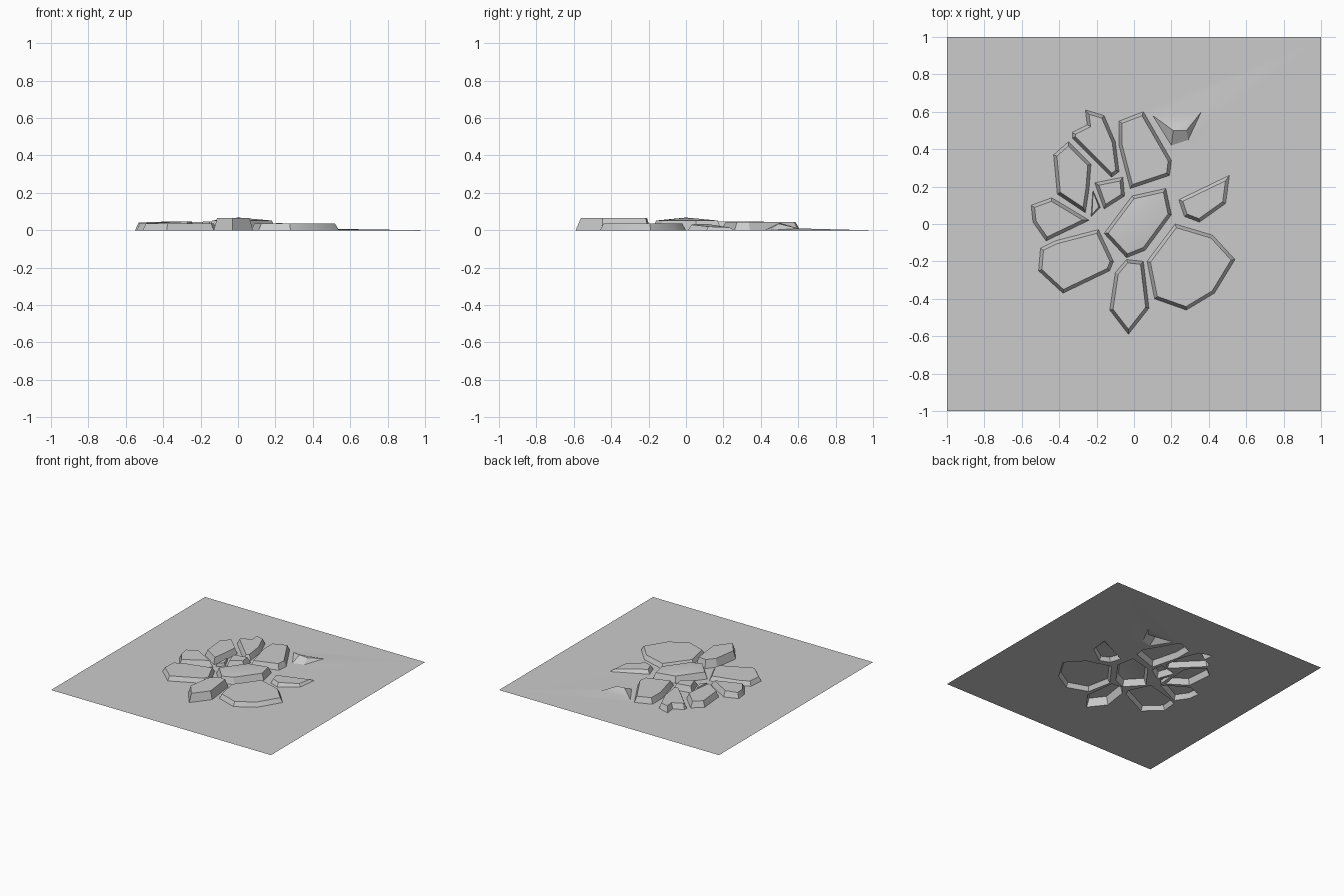
import bpy
import bmesh
import math
from mathutils import Vector

if "Cube" in bpy.data.objects:
    bpy.data.objects.remove(bpy.data.objects["Cube"], do_unlink=True)

UNIT = 0.01  # outlines are given in hundredths

stone_grey = bpy.data.materials.new("stone_grey")
stone_grey.use_nodes = True
GREY = (0.6, 0.6, 0.6, 1)
stone_grey.diffuse_color = GREY
stone_grey.node_tree.nodes["Principled BSDF"].inputs["Base Color"].default_value = GREY


def finish(bm, name):
    """Turn a bmesh sheet into a smooth-by-angle object facing upwards."""
    mesh = bpy.data.meshes.new(name)
    bm.to_mesh(mesh)
    bm.free()
    obj = bpy.data.objects.new(name, mesh)
    bpy.context.collection.objects.link(obj)
    mesh.materials.append(stone_grey)
    bpy.ops.object.select_all(action="DESELECT")
    obj.select_set(True)
    bpy.context.view_layer.objects.active = obj
    bpy.ops.object.shade_smooth_by_angle(angle=math.radians(30))
    return obj


def outline(points):
    """Scaled outline, always counter-clockwise."""
    pts = [Vector(p) * UNIT for p in points]
    area = sum(a.cross(b) for a, b in zip(pts, pts[1:] + pts[:1]))
    return pts if area > 0 else pts[::-1]


def inset(pts, width):
    """Move every edge of a counter-clockwise outline inwards."""
    result = []
    for i, p in enumerate(pts):
        before = (p - pts[i - 1]).normalized()
        after = (pts[(i + 1) % len(pts)] - p).normalized()
        n1, n2 = Vector((-before.y, before.x)), Vector((-after.y, after.x))
        shift = (n1 + n2) / max(1 + n1.dot(n2), 0.4)
        result.append(p + shift * width)
    return result


footprints = []


def stone(name, points, height, tilt=(0, 0), peak=0, width=0.017):
    """Open-bottomed slab with sloping sides and an optional raised middle."""
    base = outline(points)
    footprints.append(base)
    centre = sum(base, Vector((0, 0))) / len(base)
    bm = bmesh.new()
    low = [bm.verts.new((p.x, p.y, 0)) for p in base]
    high = [bm.verts.new((p.x, p.y, height + (p - centre).dot(Vector(tilt))))
            for p in inset(base, width)]
    for i in range(len(base)):
        j = (i + 1) % len(base)
        bm.faces.new((low[i], low[j], high[j], high[i]))
    top = bm.faces.new(high)
    if peak:
        middle = bmesh.ops.poke(bm, faces=[top])["verts"][0]
        middle.co = (0, 0, peak)
    finish(bm, name)


# Paving fragments
stone("back_left_stone", [(-26, 61), (-16, 58), (-10, 44), (-8, 28), (-12, 25),
                          (-33, 46), (-33, 49), (-25, 53)], 0.043)
stone("back_stone", [(-8, 55), (5, 60), (20, 34), (19, 26), (-2, 19), (-8, 42)], 0.045)
stone("upper_side_stone", [(-43, 37), (-35, 44), (-23, 32), (-24, 19), (-26, 6),
                           (-41, 16)], 0.047)
stone("lower_side_stone", [(-55, 10), (-44, 14), (-24, 2), (-47, -9), (-54, 1)],
      0.042, tilt=(0.03, 0.03))
stone("small_stone", [(-21, 22), (-6, 25), (-5, 15), (-16, 8)], 0.047)
stone("stone_chip", [(-22, 18), (-18, 9), (-23, 4)], 0.025, width=0.007)
stone("front_side_stone", [(-50, -13), (-42, -9), (-19, -3), (-11, -20), (-13, -25),
                           (-38, -37), (-51, -25)], 0.035)
stone("centre_stone", [(-16, -5), (-1, 15), (17, 19), (20, 5), (6, -14), (-4, -18)],
      0.052, peak=0.068)
stone("large_stone", [(7, -20), (22, 0), (42, -6), (54, -19), (43, -37), (28, -46),
                      (11, -40)], 0.035)
stone("front_stone", [(-10, -26), (-4, -19), (5, -20), (8, -45), (-3, -59),
                      (-13, -46)], 0.065)
stone("pointed_stone", [(24, 13), (51, 26), (49, 11), (35, 1), (27, 4)],
      0.026, tilt=(-0.06, -0.03))

# Ground sheet, open under the stones and under the mound
bm = bmesh.new()


def ring(pts):
    verts = [bm.verts.new((p.x, p.y, 0)) for p in pts]
    for a, b in zip(verts, verts[1:] + verts[:1]):
        bm.edges.new((a, b))
    return verts


ring(outline([(-100, -100), (100, -100), (100, 100), (-100, 100)]))
for pts in footprints:
    ring(pts)
mound = ring(outline([(10, 58), (20, 42), (29, 45), (98, 98)]))
bmesh.ops.triangle_fill(bm, edges=bm.edges[:], use_beauty=True, normal=(0, 0, 1))

# Small mound with a long ridge running to the corner
left, front, right, tail = mound
crest = bm.verts.new((0.21, 0.50, 0.040))
shoulder = bm.verts.new((0.28, 0.50, 0.034))
ridge = bm.verts.new((0.36, 0.60, 0.010))
for face in ((left, front, crest), (front, right, shoulder, crest),
             (right, ridge, shoulder), (right, tail, ridge),
             (crest, shoulder, ridge), (left, crest, ridge), (left, ridge, tail)):
    bm.faces.new(face)
for face in bm.faces:
    face.normal_update()
    if face.normal.z < 0:
        face.normal_flip()
finish(bm, "ground")
